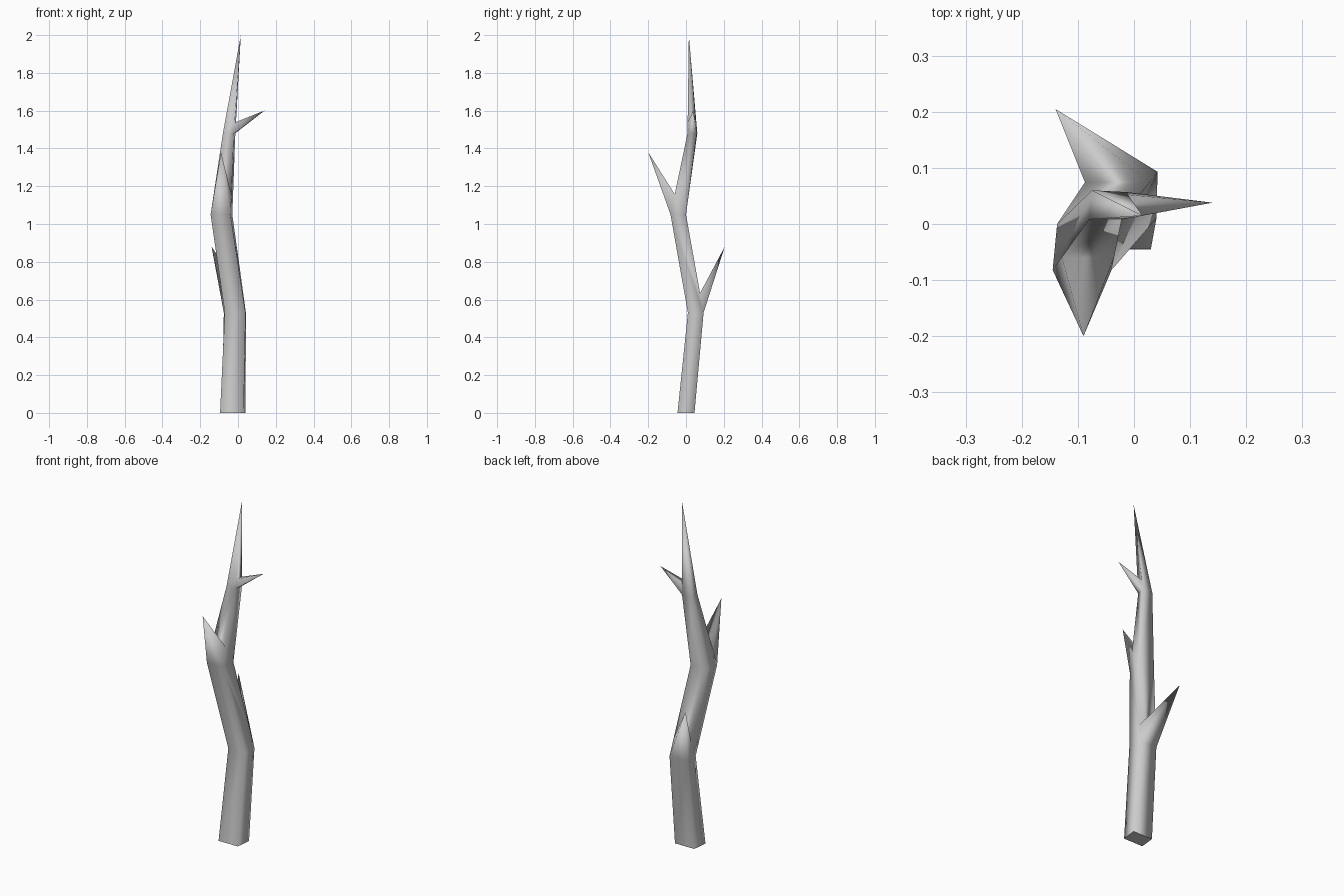
import bpy, bmesh
from mathutils import Vector

if "Cube" in bpy.data.objects:
    bpy.data.objects.remove(bpy.data.objects["Cube"])

# Four-sided trunk rings, each: front-left, front-right, back-right, back-left
rings = [
    [(-0.095, -0.045, 0), (0.03, -0.045, 0), (0.04, 0.045, 0), (-0.085, 0.045, 0)],
    [(-0.07, 0.01, 0.53), (0.04, 0.01, 0.53), (0.042, 0.093, 0.53), (-0.075, 0.093, 0.53)],
    [(-0.145, -0.082, 1.05), (-0.04, -0.082, 1.05), (-0.03, 0.0, 1.05), (-0.137, 0.0, 1.05)],
    [(-0.08, 0.008, 1.48), (-0.022, 0.008, 1.48), (-0.014, 0.057, 1.48), (-0.075, 0.06, 1.48)],
]
top = (0.015, 0.015, 2.0)

# Branch on ring: trunk side it grows from, height fraction of its crotch, tip
branches = {
    1: (2, 0.2, (-0.14, 0.205, 0.88)),
    2: (0, 0.25, (-0.09, -0.2, 1.38)),
    3: (1, 0.11, (0.14, 0.038, 1.6)),
}

bm = bmesh.new()
levels = [[bm.verts.new(p) for p in ring] for ring in rings]
levels.append([bm.verts.new(top)] * 4)


def face(*verts):
    """Add a face, skipping repeated corners at the pointed top."""
    unique = list(dict.fromkeys(verts))
    f = bm.faces.new(unique)
    f.smooth = True
    return f


# Flat cut end
face(*reversed(levels[0])).smooth = False

for i in range(4):
    low, high = levels[i], levels[i + 1]
    side, t, tip_pos = branches.get(i, (None, 0, None))
    crotch = {}
    if side is not None:
        # Thorn-like branch drawn out of the lower part of one trunk side
        for k in (side, (side + 1) % 4):
            crotch[k] = bm.verts.new(low[k].co.lerp(high[k].co, t))
        a, b = side, (side + 1) % 4
        tip = bm.verts.new(Vector(tip_pos))
        face(low[a], low[b], tip)
        face(low[b], crotch[b], tip)
        face(crotch[b], crotch[a], tip)
        face(crotch[a], low[a], tip)
    # Trunk sides, starting above the crotch where a branch sits
    for k in range(4):
        n = (k + 1) % 4
        if k == side:
            face(crotch[k], crotch[n], high[n], high[k])
        else:
            loop = [low[k], low[n]]
            if n in crotch:
                loop.append(crotch[n])
            loop += [high[n], high[k]]
            if k in crotch:
                loop.append(crotch[k])
            face(*loop)

bmesh.ops.recalc_face_normals(bm, faces=bm.faces)
mesh = bpy.data.meshes.new("dead_branch")
bm.to_mesh(mesh)
bm.free()
obj = bpy.data.objects.new("dead_branch", mesh)
bpy.context.collection.objects.link(obj)
